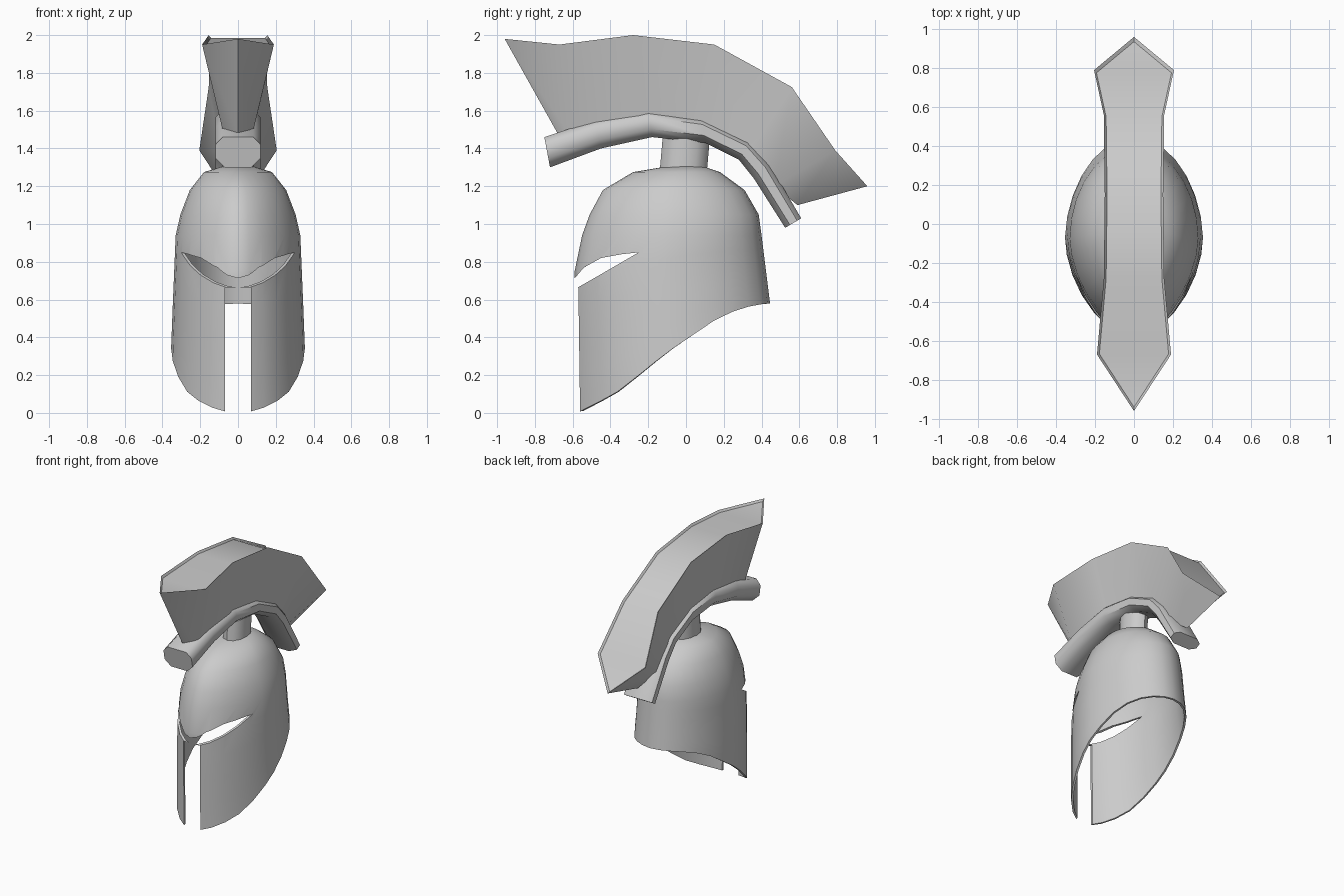
import bpy, bmesh, math
from mathutils import Vector

if "Cube" in bpy.data.objects:
    bpy.data.objects.remove(bpy.data.objects["Cube"])

GREY = (0.6, 0.6, 0.6, 1)
metal = bpy.data.materials.new("plain_grey")
metal.use_nodes = True
metal.diffuse_color = GREY
metal.node_tree.nodes["Principled BSDF"].inputs["Base Color"].default_value = GREY


def interp(table, t, col):
    """Piecewise linear lookup; the first column of the table ascends."""
    if t <= table[0][0]:
        return table[0][col]
    for a, b in zip(table, table[1:]):
        if t <= b[0]:
            return a[col] + (b[col] - a[col]) * (t - a[0]) / (b[0] - a[0])
    return table[-1][col]


def make_object(name, bm):
    bmesh.ops.recalc_face_normals(bm, faces=bm.faces)
    mesh = bpy.data.meshes.new(name)
    bm.to_mesh(mesh)
    bm.free()
    mesh.materials.append(metal)
    obj = bpy.data.objects.new(name, mesh)
    bpy.context.collection.objects.link(obj)
    return obj


def smooth(obj, degrees):
    obj.data.shade_smooth()
    obj.data.set_sharp_from_angle(angle=math.radians(degrees))


def loft(bm, rings, cap=True):
    """Skin closed rings of equal length; returns the faces of each span."""
    rows = [[bm.verts.new(p) for p in ring] for ring in rings]
    n = len(rows[0])
    spans = [[bm.faces.new((a[i], a[(i + 1) % n], b[(i + 1) % n], b[i]))
              for i in range(n)] for a, b in zip(rows, rows[1:])]
    if cap:
        bm.faces.new(rows[0])
        bm.faces.new(rows[-1])
    return spans


def prism(name, outline, half_width):
    """Side outline (y, z) extruded across x."""
    bm = bmesh.new()
    loft(bm, [[(x, y, z) for y, z in outline] for x in (-half_width, half_width)])
    return make_object(name, bm)


# Helmet bowl: height, front y, back y, half width
BOWL = [(0, -.58, .45, .36), (.32, -.585, .45, .355), (.58, -.59, .445, .345),
        (.7, -.60, .43, .34), (.94, -.55, .40, .33), (1.05, -.51, .385, .305),
        (1.18, -.44, .31, .255), (1.275, -.28, .18, .18), (1.305, -.10, .09, .08)]
# Lower rim: y, height
RIM = [(-.58, 0), (-.38, .10), (-.25, .20), (-.1, .32), (.2, .52), (.36, .57), (.445, .58)]
COLUMNS, SKIRT_TOP, SKIRT_ROWS = 28, .94, 5


def bowl_point(angle, z):
    front, back, width = (interp(BOWL, z, c) for c in (1, 2, 3))
    s, c = math.sin(angle), -math.cos(angle)
    power = 2 / (1.72 if c < 0 else 1.95)
    x = math.copysign(abs(s) ** power, s) * width
    y = math.copysign(abs(c) ** power, c) * (back - front) / 2
    return Vector((x, y + (front + back) / 2, z))


angles = [math.tau * i / COLUMNS for i in range(COLUMNS)]
rims = [interp(RIM, bowl_point(a, .2).y, 1) for a in angles]
rings = [[bowl_point(a, row[0]) for a in angles] for row in reversed(BOWL) if row[0] >= SKIRT_TOP]
for k in range(1, SKIRT_ROWS + 1):
    f = k / SKIRT_ROWS
    rings.append([bowl_point(a, SKIRT_TOP + (r - SKIRT_TOP) * f) for a, r in zip(angles, rims)])
bm = bmesh.new()
loft(bm, rings, cap=False)
bm.verts.ensure_lookup_table()
bm.faces.new(bm.verts[:COLUMNS])
helmet = make_object("helmet_bowl", bm)
shell = helmet.modifiers.new("thickness", "SOLIDIFY")
shell.thickness, shell.offset = .015, -1

# Eye slits and the gap between the cheek guards
eye_cut = prism("eye_cutter", [(-.25, .85), (-.34, .84), (-.45, .82), (-.54, .77), (-.60, .70),
                               (-.7, .62), (-.7, .59), (-.58, .66), (-.44, .74)], .5)
gap_cut = prism("face_gap_cutter", [(-.8, -.2), (-.3, -.2), (-.3, .6), (-.5, .665), (-.8, .665)], .07)
for cutter in (eye_cut, gap_cut):
    cutter.hide_render = True
    cut = helmet.modifiers.new("opening", "BOOLEAN")
    cut.object, cut.operation, cut.solver = cutter, "DIFFERENCE", "EXACT"
bpy.context.view_layer.update()
evaluated = helmet.evaluated_get(bpy.context.evaluated_depsgraph_get())
carved = bpy.data.meshes.new_from_object(evaluated)
helmet.modifiers.clear()
helmet.data = carved
for cutter in (eye_cut, gap_cut):
    bpy.data.objects.remove(cutter)
smooth(helmet, 35)

# Post between bowl and crest holder
bm = bmesh.new()
ring = [(math.cos(math.tau * i / 12), math.sin(math.tau * i / 12)) for i in range(12)]
loft(bm, [[(.085 * x, .125 * y + shift, z) for x, y in ring]
          for z, shift in ((1.27, -.015), (1.5, .005))])
smooth(make_object("crest_post", bm), 40)

# Curved crest holder: top y, z and bottom y, z at each station
HOLDER = [(-.75, 1.46, -.72, 1.30), (-.48, 1.55, -.45, 1.40), (-.2, 1.6, -.18, 1.46),
          (.08, 1.56, .1, 1.43), (.33, 1.44, .28, 1.34), (.44, 1.32, .36, 1.24),
          (.61, 1.03, .525, .98)]
SECTION = [(-.08, 0), (.08, 0), (.12, .25), (.12, .7), (.07, 1), (-.07, 1), (-.12, .7), (-.12, .25)]
bm = bmesh.new()
loft(bm, [[(x, ty + (by - ty) * f, tz + (bz - tz) * f) for x, f in SECTION]
          for ty, tz, by, bz in HOLDER])
smooth(make_object("crest_holder", bm), 50)

# Crest: top y, z, half width and bottom y, z, half width at each station
CREST = [(-.96, 1.98, 0, -.68, 1.48, 0), (-.67, 1.95, .19, -.60, 1.45, .07),
         (-.28, 2.0, .155, -.2, 1.53, .09), (.15, 1.95, .15, .06, 1.5, .09),
         (.56, 1.725, .155, .33, 1.38, .09), (.79, 1.39, .205, .47, 1.2, .08),
         (.96, 1.2, 0, .59, 1.10, 0)]
bm = bmesh.new()
spans = loft(bm, [[(-tw, ty, tz), (tw, ty, tz), (bw, by, bz), (-bw, by, bz)]
                  for ty, tz, tw, by, bz, bw in CREST], cap=False)
bmesh.ops.remove_doubles(bm, verts=bm.verts, dist=.0001)
bmesh.ops.recalc_face_normals(bm, faces=bm.faces)
# Sunken top inside a thin raised rim
top = [span[0] for span in spans]
bmesh.ops.inset_region(bm, faces=top, thickness=.012, depth=-.015, use_even_offset=True)
smooth(make_object("crest", bm), 40)
